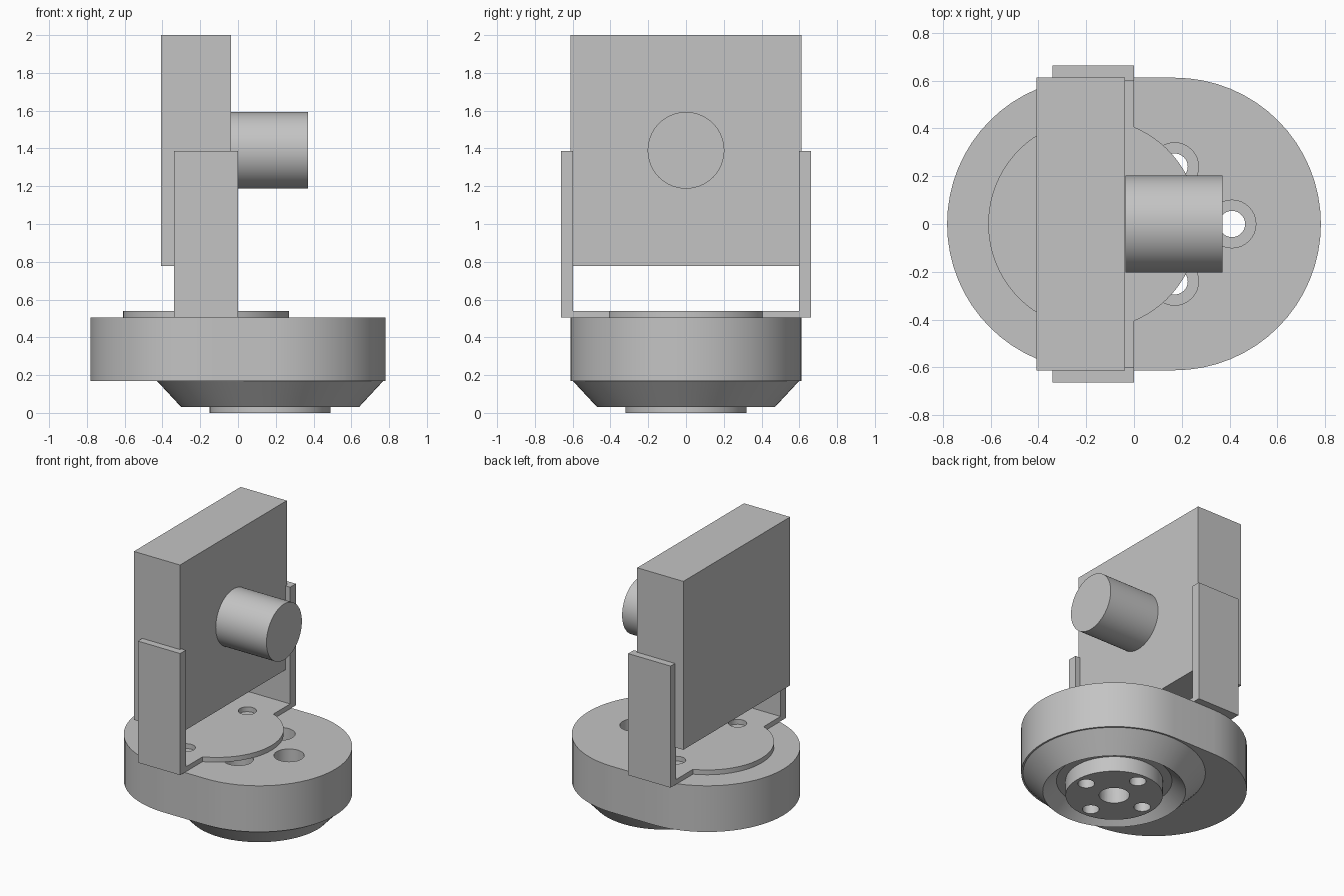
import bpy, bmesh
from math import pi, sin, cos, acos
from mathutils import Matrix, Vector

cube = bpy.data.objects.get("Cube")
if cube:
    bpy.data.objects.remove(cube, do_unlink=True)

grey = bpy.data.materials.new("light grey")
grey.use_nodes = True
tone = (0.55, 0.55, 0.55, 1)
grey.diffuse_color = tone
grey.node_tree.nodes["Principled BSDF"].inputs["Base Color"].default_value = tone


def finish(name, bm):
    bmesh.ops.recalc_face_normals(bm, faces=bm.faces)
    mesh = bpy.data.meshes.new(name)
    bm.to_mesh(mesh)
    bm.free()
    mesh.materials.append(grey)
    obj = bpy.data.objects.new(name, mesh)
    bpy.context.collection.objects.link(obj)
    return obj


def activate(obj):
    bpy.ops.object.select_all(action='DESELECT')
    obj.select_set(True)
    bpy.context.view_layer.objects.active = obj


def smooth(obj):
    activate(obj)
    bpy.ops.object.shade_smooth_by_angle(angle=pi / 6)


def box(name, lo, hi):
    lo, hi = Vector(lo), Vector(hi)
    bm = bmesh.new()
    bmesh.ops.create_cube(bm, size=1, matrix=Matrix.Translation((lo + hi) / 2)
                          @ Matrix.Diagonal((hi - lo).to_4d()))
    return finish(name, bm)


def prism(name, outline, z0, z1):
    bm = bmesh.new()
    face = bm.faces.new([bm.verts.new((x, y, z0)) for x, y in outline])
    top = bmesh.ops.extrude_face_region(bm, geom=[face])["geom"]
    bmesh.ops.translate(bm, vec=(0, 0, z1 - z0),
                        verts=[v for v in top if isinstance(v, bmesh.types.BMVert)])
    return finish(name, bm)


def lathe(name, profile, x):
    bm = bmesh.new()
    verts = [bm.verts.new((x + r, 0, z)) for r, z in profile]
    edges = [bm.edges.new(pair) for pair in zip(verts, verts[1:])]
    bmesh.ops.spin(bm, geom=verts + edges, cent=(x, 0, 0), axis=(0, 0, 1),
                   angle=2 * pi, steps=64, use_merge=True)
    bmesh.ops.remove_doubles(bm, verts=bm.verts, dist=1e-4)
    return finish(name, bm)


def arc(cx, r, start, end, steps=32):
    angles = [start + (end - start) * i / steps for i in range(steps + 1)]
    return [(cx + r * cos(a), r * sin(a)) for a in angles]


def drill(obj, holes):
    """Cut vertical round holes given as (x, y, radius)."""
    for x, y, r in holes:
        cutter = prism("drill", arc(x, r, 0, 2 * pi)[:-1], -1, 1)
        cutter.location.y = y
        cutter.hide_render = True
        mod = obj.modifiers.new("hole", 'BOOLEAN')
        mod.operation, mod.solver, mod.object = 'DIFFERENCE', 'EXACT', cutter
        activate(obj)
        bpy.ops.object.modifier_apply(modifier=mod.name)
        bpy.data.objects.remove(cutter, do_unlink=True)


AXIS = 0.17    # offset of both pivot centres
PITCH = 0.24   # bolt circle radius
bolts = [(AXIS + PITCH, 0), (AXIS - PITCH, 0), (AXIS, PITCH), (AXIS, -PITCH)]

# Rounded base body with wide bolt holes
base = prism("base_body", arc(AXIS, 0.612, -pi / 2, pi / 2)
             + arc(-AXIS, 0.612, pi / 2, 3 * pi / 2), 0.17, 0.505)
drill(base, [(x, y, 0.1) for x, y in bolts] + [(AXIS, 0, 0.1)])
smooth(base)

# Tapered collar with recessed central hub
hub = lathe("collar_and_hub", [(0, 0.17), (0.6, 0.17), (0.47, 0.03), (0.38, 0.11),
                               (0.32, 0.11), (0.32, 0), (0, 0)], AXIS)
drill(hub, [(x, y, 0.055) for x, y in bolts] + [(AXIS, 0, 0.1)])
smooth(hub)

# Round bracket plate with a tab to each arm
t = acos(AXIS / 0.44)
plate = prism("bracket_plate", [(0, -0.6)] + arc(-AXIS, 0.44, -t, t)
              + [(0, 0.6), (-2 * AXIS, 0.6)]
              + arc(-AXIS, 0.44, pi - t, pi + t) + [(-2 * AXIS, -0.6)], 0.505, 0.54)
drill(plate, [(-AXIS, s * 0.35, 0.06) for s in (1, -1)])
smooth(plate)

# Upright bracket arms
box("front_arm", (-0.34, -0.663, 0.505), (0, -0.598, 1.387))
box("back_arm", (-0.34, 0.598, 0.505), (0, 0.663, 1.387))

# Upright block held between the arms
box("upright_block", (-0.407, -0.612, 0.778), (-0.037, 0.612, 2))

# Round barrel projecting from the block
bm = bmesh.new()
bmesh.ops.create_cone(bm, cap_ends=True, segments=64, radius1=0.203, radius2=0.203,
                      depth=0.407, matrix=Matrix.Translation((0.167, 0, 1.39))
                      @ Matrix.Rotation(pi / 2, 4, 'Y'))
smooth(finish("barrel", bm))
